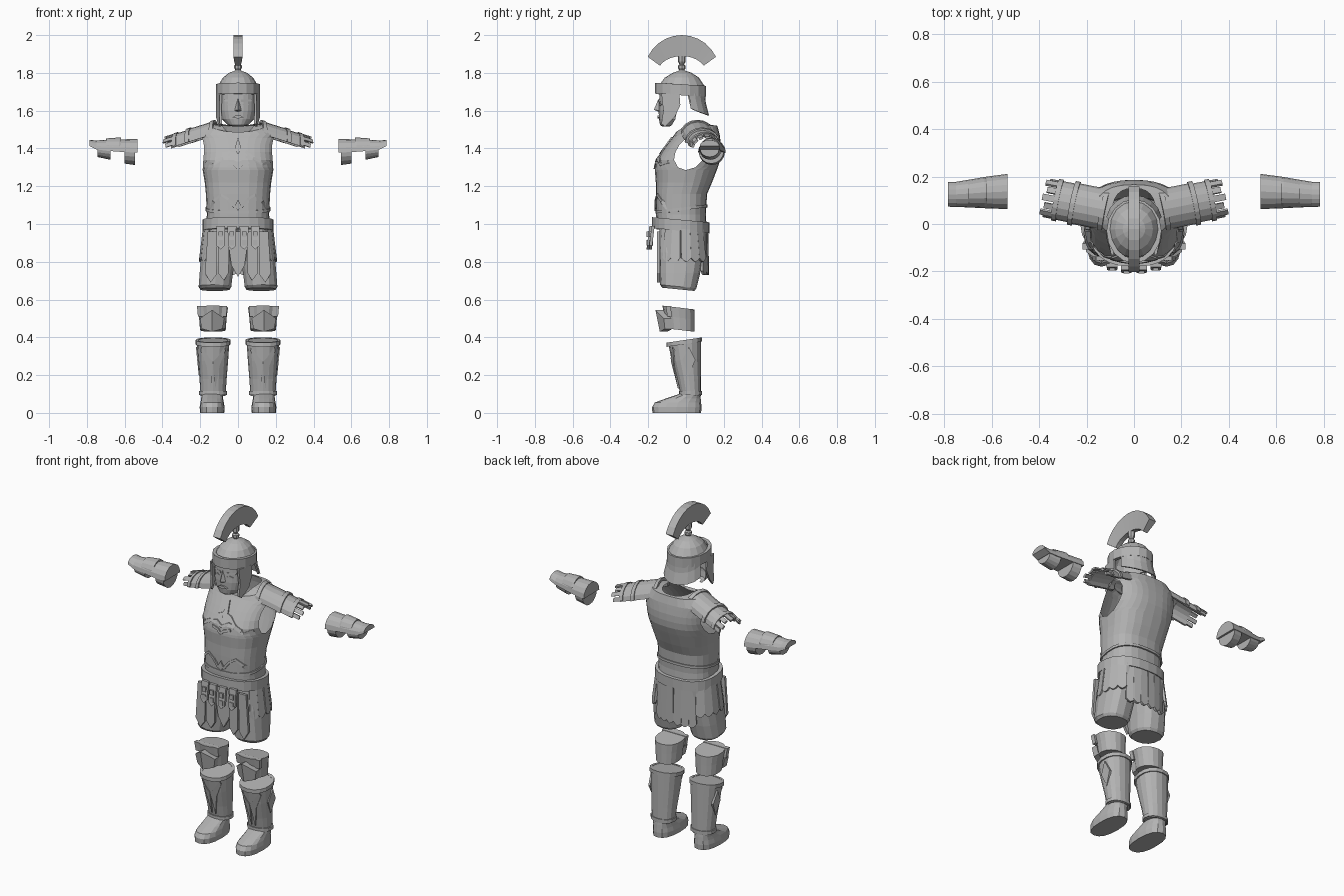
import bpy, math
from math import sin, cos, pi, radians
from mathutils import Vector

if "Cube" in bpy.data.objects:
    bpy.data.objects.remove(bpy.data.objects["Cube"])

STEEL = bpy.data.materials.new("grey_metal")
STEEL.diffuse_color = (0.45, 0.45, 0.45, 1)
STEEL.use_nodes = True
STEEL.node_tree.nodes["Principled BSDF"].inputs["Base Color"].default_value = STEEL.diffuse_color


def make(name, parts, mirror=False):
    """Join (verts, faces) parts into one flat-shaded object."""
    verts, faces = [], []
    for v, f in parts:
        faces += [[i + len(verts) for i in q] for q in f]
        verts += v
    me = bpy.data.meshes.new(name)
    me.from_pydata([tuple(p) for p in verts], [], faces)
    me.materials.append(STEEL)
    ob = bpy.data.objects.new(name, me)
    bpy.context.collection.objects.link(ob)
    bpy.context.view_layer.objects.active = ob
    ob.select_set(True)
    bpy.ops.object.mode_set(mode='EDIT')
    bpy.ops.mesh.select_all(action='SELECT')
    bpy.ops.mesh.normals_make_consistent(inside=False)
    bpy.ops.object.mode_set(mode='OBJECT')
    ob.select_set(False)
    if mirror:
        m = ob.modifiers.new("mirror", 'MIRROR')
        m.use_mirror_merge = False
    return ob


def spow(v, n):
    return math.copysign(abs(v) ** (2 / n), v)


def oval(t, hx, yf, yb, n=2.0, cx=0.0):
    return (cx + hx * spow(sin(t), n), (yf + yb) / 2 - (yb - yf) / 2 * spow(cos(t), n))


def ring(z, hx, yf, yb, n=2.0, cx=0.0, tilt=0.0, seg=16):
    pts = [oval(2 * pi * i / seg, hx, yf, yb, n, cx) for i in range(seg)]
    return [(x, y, z + tilt * y) for x, y in pts]


def loft(rings, caps=True, closed=True, loop=False):
    s, r = len(rings[0]), len(rings)
    faces = [[i * s + j, i * s + (j + 1) % s, (i + 1) % r * s + (j + 1) % s, (i + 1) % r * s + j]
             for i in range(r if loop else r - 1) for j in range(s if closed else s - 1)]
    if caps and not loop:
        faces += [list(range(s)), list(range((r - 1) * s, r * s))]
    return [p for q in rings for p in q], faces


def band(z0, z1, hx, yf, yb, t=0.015, **k):
    return loft([ring(z, hx - d, yf + d, yb - d, **k) for z, d in ((z0, t), (z0, 0), (z1, 0), (z1, t))], loop=True)


def prism(pts, lo, hi, axis='x', warp=lambda p: p):
    def at(a, b, d):
        return warp((d, a, b) if axis == 'x' else (a, d, b))
    return loft([[at(a, b, d) for a, b in pts] for d in (lo, hi)])


# ---- breastplate: front and back panels with round armholes
KEYS = [(.97, .17, -.155, .11), (1.05, .165, -.158, .105), (1.16, .17, -.16, .112), (1.22, .176, -.16, .138),
        (1.29, .188, -.165, .165), (1.34, .195, -.155, .182), (1.40, .2, -.115, .188), (1.475, .197, -.06, .178)]
N = 2.5


def body(z):
    for a, b in zip(KEYS, KEYS[1:]):
        if z <= b[0]:
            f = (z - a[0]) / (b[0] - a[0])
            return [a[i] + f * (b[i] - a[i]) for i in (1, 2, 3)]
    return KEYS[-1][1:]


def chest_y(x, z):
    hx, yf, yb = body(z)
    return (yf + yb) / 2 - (yb - yf) / 2 * max(0, 1 - abs(x / hx) ** N) ** (1 / N)


def panel(back):
    rows = []
    for z in (.97, 1.05, 1.1, 1.16, 1.22, 1.285, 1.3, 1.34, 1.38, 1.42, 1.455, 1.475):
        hx, yf, yb = body(z)
        g = .085 * math.sqrt(max(0, 1 - ((z - 1.38) / .095) ** 2))
        tm = math.acos(min(1, (g / ((yb - yf) / 2)) ** (N / 2)))
        rows.append([(*oval(back * pi + tm * u / 6, hx, yf, yb, N), z) for u in range(-6, 7)])
    # shoulder and neckline
    for hx, yf, yb, zf, zs, zb in ((.16, -.052, .166, 1.487, 1.522, 1.52), (.09, -.045, .15, 1.472, 1.53, 1.522)):
        row = []
        for u in range(-6, 7):
            t = back * pi + pi / 2 * u / 6
            row.append((*oval(t, hx, yf, yb, N), zs + ((zb if back else zf) - zs) * cos(t) ** 2))
        rows.append(row)
    return loft(rows, caps=False, closed=False)


make("breastplate", [panel(0), panel(1)])


def ribbon(path, w=.007):
    rings = []
    for i, (x, z) in enumerate(path):
        a, b = path[max(0, i - 1)], path[min(len(path) - 1, i + 1)]
        d = Vector((b[0] - a[0], b[1] - a[1])).normalized() * w
        q = [(x - d.y, z + d.x), (x + d.y, z - d.x)]
        rings.append([(px, chest_y(px, pz) + o, pz) for o, (px, pz) in
                      ((-.007, q[0]), (-.007, q[1]), (.006, q[1]), (.006, q[0]))])
    return loft(rings)


make("chest_ridges", [ribbon(p) for p in (
    [(0, 1.40), (.04, 1.385), (.08, 1.35), (.12, 1.33)],
    [(0, 1.335), (.04, 1.355), (.08, 1.345), (.13, 1.315), (.17, 1.33)],
    [(0, 1.295), (.02, 1.315), (.06, 1.325)],
    [(.16, 1.065), (.13, 1.12), (.09, 1.155), (.05, 1.13), (.02, 1.09), (0, 1.085)])], True)
for nm, z0, z1, w in (("chest_spike", 1.37, 1.46, .018), ("navel_drop", 1.07, 1.13, .018)):
    pts = [(0, z0), (w, z0 + .025), (0, z1), (-w, z0 + .025)]
    make(nm, [prism(pts, -.008, .006, 'y', lambda p: (p[0], p[1] + chest_y(p[0], p[2]), p[2]))])
make("waist_trim", [band(1.075, 1.09, .173, -.162, .115, n=N, tilt=.12, seg=24)])
make("belt", [band(.962, 1.02, .187, -.18, .125, t=.03, n=2.4, tilt=-.09, seg=24)])

# ---- padded skirt legs
make("skirt_legs", [loft([ring(z, hx, yf, yb, 2.4, cx, tl, 14) for z, hx, yf, yb, cx, tl in (
    (.65, .078, -.125, .045, .122, -.1), (.665, .088, -.138, .055, .122, -.1), (.74, .09, -.142, .075, .115, 0),
    (.85, .095, -.145, .095, .1, 0), (.97, .085, -.14, .105, .085, 0))])], True)
make("groin_flap", [prism([(-.06, .96), (.06, .96), (.035, .78), (0, .72), (-.035, .78)], -.14, -.12, 'y')])


def strap(t, zt, zb, w, lean=.02, yf=-.152):
    x, y = oval(t, .178, yf, .112, 2.3)
    x2, y2 = oval(t + .02, .178, yf, .112, 2.3)
    tan = Vector((x2 - x, y2 - y, 0)).normalized()
    nor = Vector((tan.y, -tan.x, 0))
    zm = zb + w * .8
    prof = [(-.85, zt), (.85, zt), (1, zm), (.5, zb + w * .25), (0, zb), (-.5, zb + w * .25), (-1, zm)]
    return loft([[Vector((x, y, z)) + tan * w * s + nor * (o + lean * (zt - z) / (zt - zb)) for s, z in prof]
                 for o in (-.008, .006)])


make("skirt_straps", [strap(radians(a), .98, .73 if a > 140 else .80, .026, .003 if a > 140 else .022)
                      for a in (62, 79, 96, 113, 130, 147, 161, 174)], True)
make("thigh_panels", [prism(p, -.153, -.138, 'y') for p in (
    [(.045, .96), (.105, .96), (.105, .74), (.075, .70), (.05, .74)],
    [(.11, .96), (.16, .96), (.175, .74), (.145, .69), (.115, .73)])], True)

# short studded front tabs
tabs = []
for x in (.032, .092):
    y = -.178 if x < .05 else -.166
    tabs.append(prism([(x - .023, .99), (x + .023, .99), (x + .021, .885), (x, .865), (x - .021, .885)],
                      y - .016, y, 'y', lambda p: (p[0], p[1] + (p[2] - .99) * .12, p[2])))
    for z in (.945, .9):
        tabs.append(prism([(x - .012, z - .014), (x + .012, z - .014), (x + .012, z + .014), (x - .012, z + .014)],
                          y - .03, y - .01, 'y'))
make("front_tabs", tabs, True)

# ---- knee guards
make("knee_band", [loft([ring(z, hx, yf, .045, 2.2, .133, -.12) for z, hx, yf in
                         ((.435, .068, -.105), (.5, .073, -.115), (.553, .08, -.125))])], True)
KX = .137


def knee(p):
    return (p[0], p[1] + abs(p[0] - KX) * .55 + (.435 - p[2]) * .2, p[2])


make("knee_plate", [prism([(KX, .43), (KX + .055, .445), (KX + .065, .50), (KX, .545)], -.14, -.1, 'y', knee),
                    prism([(KX, .43), (KX - .055, .445), (KX - .065, .50), (KX, .545)], -.14, -.1, 'y', knee),
                    prism([(KX - .075, .51), (KX + .075, .51), (KX + .08, .565), (KX - .08, .565)],
                          -.125, -.1, 'y', knee)], True)

# ---- greaves and boots
make("greave", [loft([ring(z, hx, yf, .08, 2.2, .132, tl) for z, hx, yf, tl in (
    (.09, .066, -.028, 0), (.18, .072, -.048, 0), (.28, .08, -.075, .08), (.385, .087, -.095, .15))])], True)
make("greave_trim", [band(.365, .387, .093, -.102, .085, n=2.2, cx=.132, tilt=.15),
                     band(.095, .115, .074, -.038, .084, n=2.2, cx=.132)], True)
make("shin_ridge", [prism([(.132 + s * .012, .13), (.132 + s * .035, .25), (.132 + s * .065, .33), (.132 + s * .06, .35),
                           (.132 + s * .02, .29), (.132, .27)], -.008, .012, 'y',
                          lambda p: (p[0], p[1] - .036 - (p[2] - .13) * .25 + abs(p[0] - .132) ** 2 * 7, p[2]))
                    for s in (1, -1)], True)
make("side_diamond", [prism([(.015, .2), (.05, .28), (.015, .35), (-.02, .28)], .195, .208, 'x',
                            lambda p: (p[0] + (p[2] - .2) * .1, p[1], p[2]))], True)
make("boot", [loft([ring(z, hx, yf, yb, 2.4, .137) for z, hx, yf, yb in (
    (0, .064, -.178, .08), (.03, .066, -.18, .082), (.055, .062, -.165, .08),
    (.075, .058, -.11, .078), (.1, .056, -.035, .074))])], True)

# ---- layered shoulder guards
P0, AX, LAT = Vector((.115, .06, 1.475)), Vector((.255, .05, -.08)), Vector((-.2, .98, 0))


def arch(s0, s1, a0, a1, grow=0, seg=8, t=.012):
    rings = []
    for i in range(seg + 1):
        a = radians(a0 + (a1 - a0) * i / seg)
        d = LAT * .083 * cos(a) + Vector((.1, 0, 1)) * .068 * sin(a)
        rings.append([P0 + AX * s + d * k for s, k in
                      ((s0, 1 + grow), (s1, 1 + grow), (s1, 1 + grow - t / .08), (s0, 1 + grow - t / .08))])
    return loft(rings)


make("shoulder_plates", [arch(0, .56, 0, 180, .05), arch(.47, .84, 0, 180), arch(.5, .58, 0, 180, .13),
                         arch(.0, .08, 0, 180, .13), arch(.77, .85, 5, 175, .08)], True)
make("shoulder_fringe", [arch(.8, 1.04 if i % 2 else .99, 4 + i * 25, 22 + i * 25, .05 * (i % 2), 1)
                         for i in range(7)], True)


# ---- forearm guards: upper half shells with rounded straps below
def half(x, cy, z, ry, rz):
    return [(x, cy + ry * cos(pi * i / 8), z + rz * sin(pi * i / 8)) for i in range(9)]


make("forearm_guard", [loft([half(*r) for r in ((.533, .137, 1.378, .074, .072), (.62, .133, 1.382, .067, .066),
                                                (.70, .128, 1.388, .058, .058), (.75, .125, 1.395, .053, .047),
                                                (.785, .125, 1.412, .052, .033))]),
                       loft([half(*r) for r in ((.62, .133, 1.39, .06, .068), (.63, .133, 1.39, .064, .068),
                                                (.70, .128, 1.395, .054, .058))])], True)
make("forearm_straps", [loft([half(*r) for r in q]) for q in (
    ((.545, .137, 1.385, .07, -.073), (.6, .134, 1.385, .066, -.065)),
    ((.675, .129, 1.39, .057, -.05), (.745, .125, 1.395, .05, -.04)))], True)

# ---- helmet
make("helmet_dome", [loft([ring(z, hx, yf, yb) for z, hx, yf, yb in (
    (1.685, .106, -.145, .098), (1.735, .104, -.142, .095), (1.775, .08, -.112, .068),
    (1.80, .048, -.07, .03), (1.812, .015, -.036, -.004))], caps=False)])
make("brow_band", [band(1.68, 1.738, .116, -.165, .105, t=.02, tilt=-.06)])
make("neck_guard", [loft([[(*oval(radians(180 + a), hx, yf, yb), z + .035 * (abs(a) / 80) ** 2)
                          for a in range(-80, 81, 20)] for z, hx, yf, yb in (
    (1.70, .106, -.12, .1), (1.64, .108, -.11, .105), (1.575, .118, -.1, .122), (1.575, .112, -.1, .114),
    (1.64, .1, -.11, .096), (1.70, .098, -.12, .09))], caps=False, closed=False)])
make("cheek_guard", [prism([(-.13, 1.69), (-.035, 1.69), (-.03, 1.63), (-.06, 1.565), (-.11, 1.515),
                            (-.13, 1.53), (-.12, 1.6)], .104, .116, 'x',
                           lambda p: (p[0] + .28 * min(0, p[1] + .06), p[1], p[2]))], True)
make("crest_stem", [loft([ring(z, r, -.022 - r, -.022 + r, seg=8) for z, r in (
    (1.80, .03), (1.815, .014), (1.825, .02), (1.838, .02), (1.845, .012), (1.86, .02), (1.89, .02))])])
make("crest", [loft([[(s * w, -.022 + ry * cos(a), 1.801 + rz * sin(a)) for s, w, ry, rz in (
    (-1, .024, .199, .199), (1, .024, .199, .199), (1, .015, .128, .088), (-1, .015, .128, .088))]
    for a in [radians(25 + 13 * i) for i in range(11)]])])

# ---- face
make("face", [loft([[(*oval(radians(a), hx, yf, yb, 2.2), z) for a in range(-90, 91, 15)] for z, hx, yf, yb in (
    (1.70, .1, -.14, .06), (1.655, .1, -.142, .06), (1.60, .098, -.145, .05), (1.555, .085, -.143, .03),
    (1.525, .055, -.138, -.01), (1.515, .025, -.125, -.05))], caps=False, closed=False)])
make("nose", [([(0, -.145, 1.665), (-.02, -.14, 1.6), (.02, -.14, 1.6), (0, -.17, 1.605), (0, -.14, 1.592)],
               [[0, 1, 3], [0, 3, 2], [1, 4, 3], [3, 4, 2], [0, 2, 4, 1]])])
make("lips", [prism([(-.03, 1.565), (0, 1.558), (.03, 1.565), (.012, 1.575), (-.012, 1.575)], -.152, -.138, 'y')])
make("brow", [prism([(.015, 1.645), (.07, 1.65), (.075, 1.66), (.015, 1.658)], -.148, -.12, 'y',
                    lambda p: (p[0], p[1] + p[0] ** 2 * 5, p[2]))], True)
make("eye", [prism([(.022, 1.632), (.042, 1.625), (.06, 1.632), (.042, 1.64)], -.146, -.13, 'y',
                   lambda p: (p[0], p[1] + p[0] ** 2 * 4, p[2]))], True)
